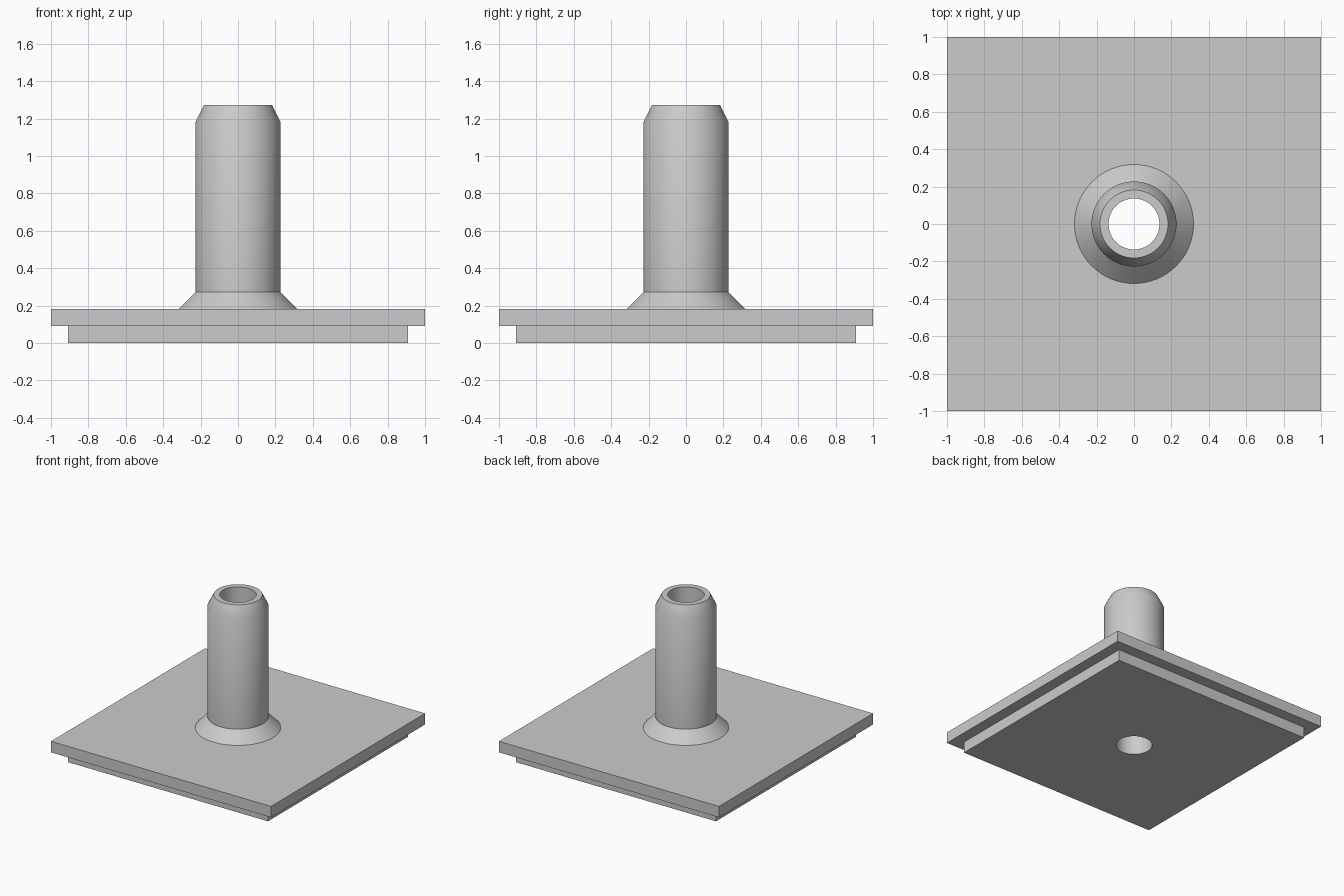
import bpy, bmesh, math

if "Cube" in bpy.data.objects:
    bpy.data.objects.remove(bpy.data.objects["Cube"], do_unlink=True)

U = 1 / 11          # base module: the plate is 22 modules wide
SEGMENTS = 64
BORE = 1.5 * U

grey = bpy.data.materials.new("light grey")
grey.use_nodes = True
colour = (0.6, 0.6, 0.6, 1)
grey.diffuse_color = colour
grey.node_tree.nodes["Principled BSDF"].inputs["Base Color"].default_value = colour


def add_object(name, bm):
    bmesh.ops.recalc_face_normals(bm, faces=bm.faces)
    mesh = bpy.data.meshes.new(name)
    bm.to_mesh(mesh)
    bm.free()
    mesh.materials.append(grey)
    obj = bpy.data.objects.new(name, mesh)
    bpy.context.collection.objects.link(obj)
    bpy.ops.object.select_all(action="DESELECT")
    obj.select_set(True)
    bpy.context.view_layer.objects.active = obj
    return obj


def lathe(name, profile):
    """Revolve a closed (radius, height) profile around z."""
    bm = bmesh.new()
    rings = [[bm.verts.new((r * U * math.cos(a), r * U * math.sin(a), z * U))
              for r, z in profile]
             for a in (math.tau * i / SEGMENTS for i in range(SEGMENTS))]
    n = len(profile)
    for i, ring in enumerate(rings):
        after = rings[(i + 1) % SEGMENTS]
        for j in range(n):
            k = (j + 1) % n
            bm.faces.new((ring[j], after[j], after[k], ring[k]))
    obj = add_object(name, bm)
    bpy.ops.object.shade_smooth_by_angle(angle=math.radians(30))
    return obj


def square_plate(name, half, bottom, top):
    """Square slab with a round hole through the middle."""
    bm = bmesh.new()
    bmesh.ops.create_cube(bm, size=1)
    bmesh.ops.scale(bm, verts=bm.verts, vec=(2 * half * U, 2 * half * U, (top - bottom) * U))
    bmesh.ops.translate(bm, verts=bm.verts, vec=(0, 0, (top + bottom) / 2 * U))
    obj = add_object(name, bm)
    cut = obj.modifiers.new("bore", "BOOLEAN")
    cut.operation = "DIFFERENCE"
    cut.solver = "EXACT"
    cut.object = bore_cutter
    bpy.ops.object.modifier_apply(modifier=cut.name)
    bpy.ops.object.shade_smooth_by_angle(angle=math.radians(30))
    return obj


# Temporary cutter for the bore
bm = bmesh.new()
bmesh.ops.create_cone(bm, cap_ends=True, segments=SEGMENTS,
                      radius1=BORE, radius2=BORE, depth=1)
bore_cutter = add_object("bore_cutter", bm)
bore_cutter.hide_render = True

# Stepped base
square_plate("lower_plate", 10, 0, 1)
square_plate("upper_plate", 11, 1, 2)
bpy.data.objects.remove(bore_cutter, do_unlink=True)

# Hollow stem with flared foot and chamfered rim
lathe("hollow_stem", [(1.5, 2), (3.5, 2), (2.5, 3), (2.5, 13), (2, 14), (1.5, 14)])
